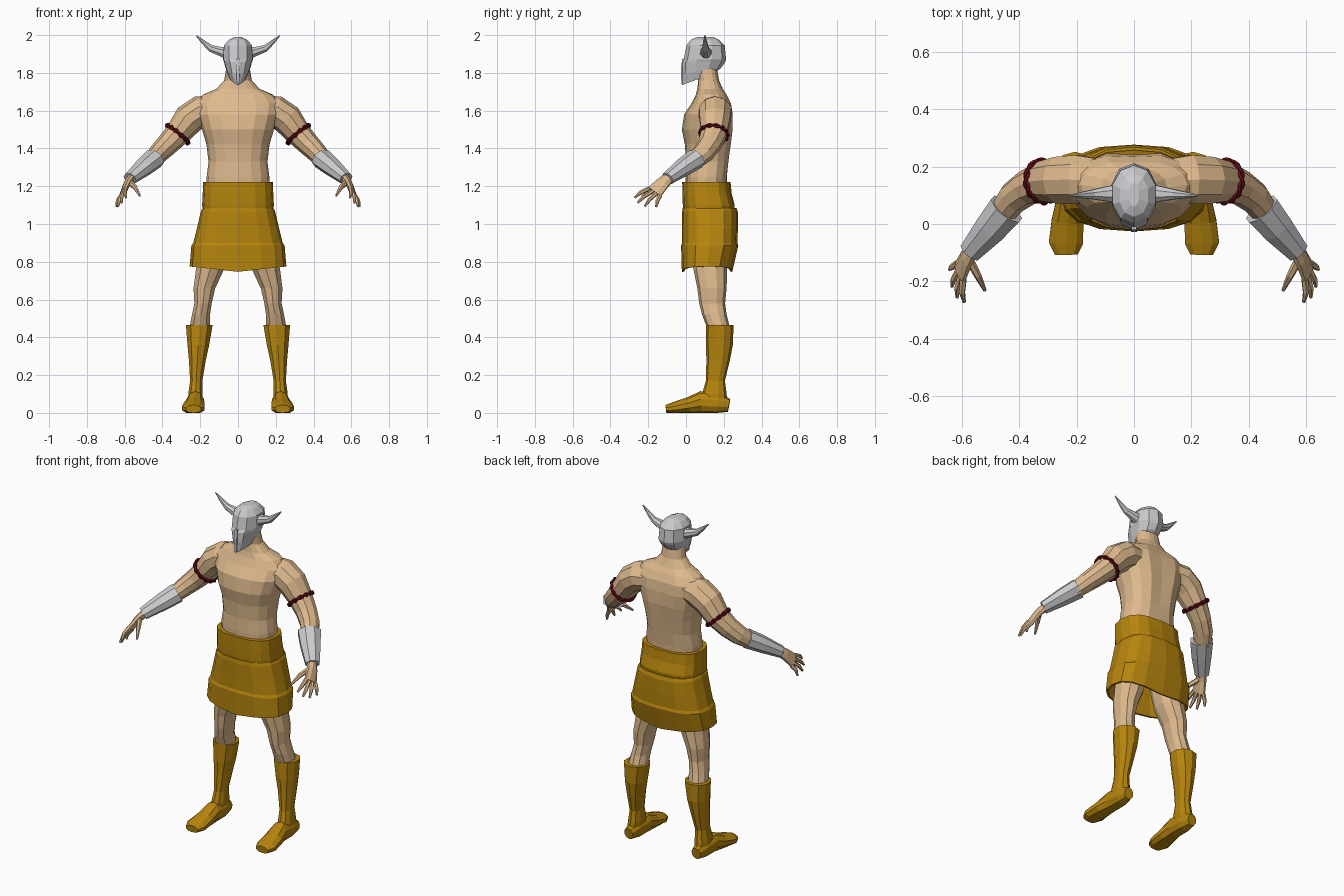
import bpy, bmesh, math
from mathutils import Vector


def material(name, rgb):
    m = bpy.data.materials.new(name)
    m.diffuse_color = (*rgb, 1)
    return m


SKIN = material("skin", (0.73, 0.49, 0.27))
GOLD = material("ochre_cloth", (0.47, 0.235, 0.004))
STEEL = material("steel", (0.6, 0.6, 0.62))
RED = material("dark_red", (0.13, 0.004, 0.008))


def power(v, p):
    return math.copysign(abs(v) ** (2 / p), v)


def loft(name, rings, mat, mirror=False, caps=(True, True), loop=False):
    """Skin a list of equal-length point rings."""
    bm = bmesh.new()
    vs = [[bm.verts.new(p) for p in r] for r in rings]
    n = len(vs[0])
    pairs = list(zip(vs, vs[1:])) + ([(vs[-1], vs[0])] if loop else [])
    for a, b in pairs:
        for i in range(n):
            j = (i + 1) % n
            bm.faces.new((a[i], a[j], b[j], b[i]))
    if not loop:
        if caps[0]:
            bm.faces.new(vs[0][::-1])
        if caps[1]:
            bm.faces.new(vs[-1])
    bmesh.ops.recalc_face_normals(bm, faces=bm.faces)
    me = bpy.data.meshes.new(name)
    bm.to_mesh(me)
    bm.free()
    me.materials.append(mat)
    ob = bpy.data.objects.new(name, me)
    bpy.context.collection.objects.link(ob)
    if mirror:
        ob.modifiers.new("mirror", "MIRROR").use_mirror_merge = False
    return ob


def level(z, rx, y0, y1, cx=0, n=16, p=2.2, taper=0, slope=0, groove=0):
    """Horizontal oval ring between y0 (front) and y1 (back)."""
    out = []
    for i in range(n):
        a = 2 * math.pi * i / n - math.pi / 2
        c, s = power(math.cos(a), p), power(math.sin(a), p)
        y = (y0 + y1) / 2 + (y1 - y0) / 2 * s
        if groove and s > 0.9 and abs(c) < 0.05:
            y -= groove
        out.append((cx + rx * c * (1 + taper * s), y, z + slope * s))
    return out


def tube(secs, side, n=8, loop=False):
    """Rings across a path; each section is x, y, z, half width, half depth."""
    pts = [Vector(s[:3]) for s in secs]
    k, rings = len(pts), []
    for i, s in enumerate(secs):
        if loop:
            t = pts[(i + 1) % k] - pts[i - 1]
        else:
            t = pts[min(i + 1, k - 1)] - pts[max(i - 1, 0)]
        t.normalize()
        u = Vector(side)
        u = (u - t * u.dot(t)).normalized()
        v = t.cross(u)
        rings.append([pts[i] + u * s[3] * math.cos(2 * math.pi * (j + .5) / n)
                      + v * s[4] * math.sin(2 * math.pi * (j + .5) / n) for j in range(n)])
    return rings


# Torso and neck
loft("torso", [level(*s, p=2.3, groove=g) for *s, g in (
    (1.15, .165, 0, .215, 0), (1.25, .166, -.002, .222, .006), (1.33, .156, 0, .232, .01),
    (1.42, .167, -.006, .245, .014), (1.5, .19, -.022, .256, .014),
    (1.58, .215, -.01, .256, .014), (1.64, .222, .03, .245, .01),
    (1.685, .185, .052, .22, .006), (1.715, .115, .06, .195, 0),
    (1.76, .073, .065, .175, 0), (1.85, .058, .05, .16, 0))], SKIN)

# Arms
loft("arm", tube([(.12, .15, 1.605, .08, .075), (.2, .155, 1.595, .09, .085),
                  (.26, .153, 1.555, .085, .083), (.32, .148, 1.478, .072, .068),
                  (.375, .125, 1.42, .062, .06), (.42, .092, 1.375, .058, .054),
                  (.46, .04, 1.33, .05, .045)], (0, 1, 0), 10), SKIN, True)

# Twisted armbands
centre = Vector((.32, .148, 1.476))
axis = Vector((.64, -.1, -.76)).normalized()
across = (Vector((0, 1, 0)) - axis * axis.y).normalized()
out_dir = axis.cross(across)
for strand in range(2):
    path = []
    for i in range(48):
        a, tw = 2 * math.pi * i / 48, 2 * math.pi * i / 8 + strand * math.pi
        r = .073 + .005 * math.cos(tw)
        q = centre + across * r * math.cos(a) + out_dir * r * math.sin(a) + axis * .007 * math.sin(tw)
        path.append((*q, .007, .007))
    loft("armband_strand", tube(path, axis, 5, True), RED, True, loop=True)

# Forearm guards
loft("bracer", tube([(.445, .052, 1.345, .068, .054), (.5, -.015, 1.3, .06, .048),
                     (.572, -.098, 1.24, .042, .034)], (.75, .65, 0), 8), STEEL, True)

# Hands
wide = Vector((.03, .085, -.055)).normalized()
loft("palm", tube([(.562, -.086, 1.248, .03, .024), (.585, -.122, 1.217, .037, .02),
                   (.607, -.168, 1.168, .046, .015)], wide), SKIN, True)
knuckle = Vector((.606, -.165, 1.17))
tips = ((.592, -.272, 1.14), (.617, -.256, 1.112), (.635, -.218, 1.094), (.643, -.158, 1.09))
for off, tip in zip((-.036, -.012, .012, .035), tips):
    base, tip = knuckle + wide * off, Vector(tip)
    mid = base.lerp(tip, .55) + Vector((.006, -.003, .005))
    loft("finger", tube([(*base, .012, .013), (*mid, .011, .011), (*tip, .006, .006)],
                        wide, 6), SKIN, True)
loft("thumb", tube([(.573, -.128, 1.22, .017, .015), (.545, -.18, 1.195, .014, .013),
                    (.52, -.232, 1.15, .006, .006)], wide, 6), SKIN, True)

# Helmet with pointed face mask
loft("helmet", [level(z, rx, y0, y1, n=10, p=2.1, taper=t, slope=s) for z, rx, y0, y1, t, s in (
    (1.765, .042, -.022, .14, .65, .03), (1.81, .062, -.024, .185, .2, .015),
    (1.858, .076, -.022, .208, .08, 0), (1.872, .082, -.012, .212, .05, 0),
    (1.945, .078, .002, .205, 0, 0), (1.975, .052, .025, .175, 0, 0),
    (1.99, .018, .06, .145, 0, 0))], STEEL)

# Nose ridge on the mask
loft("nose_guard", tube([(0, -.014, 1.875, .012, .008), (0, -.023, 1.82, .014, .006),
                         (0, -.02, 1.74, .008, .006)], (1, 0, 0), 4), STEEL)

# Horns
loft("horn", tube([(.06, .105, 1.905, .035, .034), (.095, .105, 1.914, .028, .026),
                   (.145, .103, 1.93, .018, .02), (.18, .101, 1.96, .012, .013),
                   (.222, .1, 1.998, .003, .003)], (0, 1, 0), 8), STEEL, True)

# Waistband
loft("waistband", [level(*s, p=2.7) for s in (
    (1.05, .185, -.01, .255), (1.1, .19, -.017, .258),
    (1.16, .187, -.019, .242), (1.222, .184, -.02, .236))], GOLD)

# Skirt with a raised border and dipped hem
skirt = [level(*s, p=2.7) for s in (
    (1.085, .186, -.018, .268), (1.07, .196, -.021, .275), (.98, .217, -.02, .275),
    (.9, .237, -.02, .272), (.885, .247, -.026, .277), (.775, .256, -.022, .245))]
hem = skirt[-1]
skirt[-1] = [(x, y, z - .028 * (1 - abs(x) / .256)) for x, y, z in hem]
skirt[1] = [(x, y, z - .01 * (1 - abs(x) / .2)) for x, y, z in skirt[1]]
ob = loft("skirt", skirt, GOLD, caps=(True, False))
ob.modifiers.new("cloth", "SOLIDIFY").thickness = .012

# Legs
loft("leg", [level(z, rx, y0, y1, cx, 10) for z, cx, rx, y0, y1 in (
    (.98, .1, .085, .03, .22), (.76, .148, .078, .04, .218), (.66, .178, .06, .06, .215),
    (.58, .185, .048, .07, .207), (.52, .196, .05, .085, .215),
    (.44, .203, .058, .115, .235))], SKIN, True)

# Boot shafts
loft("boot_shaft", [level(z, rx, y0, y1, cx, 10) for z, cx, rx, y0, y1 in (
    (.465, .205, .074, .105, .252), (.36, .21, .06, .105, .248), (.28, .215, .047, .108, .233),
    (.17, .221, .034, .105, .206), (.1, .225, .04, .085, .215),
    (.03, .228, .038, .08, .222))], GOLD, True)

# Boot feet with flat soles
foot = tube([(.228, .228, .04, .03, .035), (.226, .17, .05, .045, .055),
             (.226, .08, .055, .048, .06), (.232, .01, .038, .058, .043),
             (.237, -.065, .024, .063, .033), (.236, -.106, .02, .042, .022)], (1, 0, 0), 10)
loft("boot_foot", [[(q.x, q.y, max(q.z, 0)) for q in r] for r in foot], GOLD, True)
